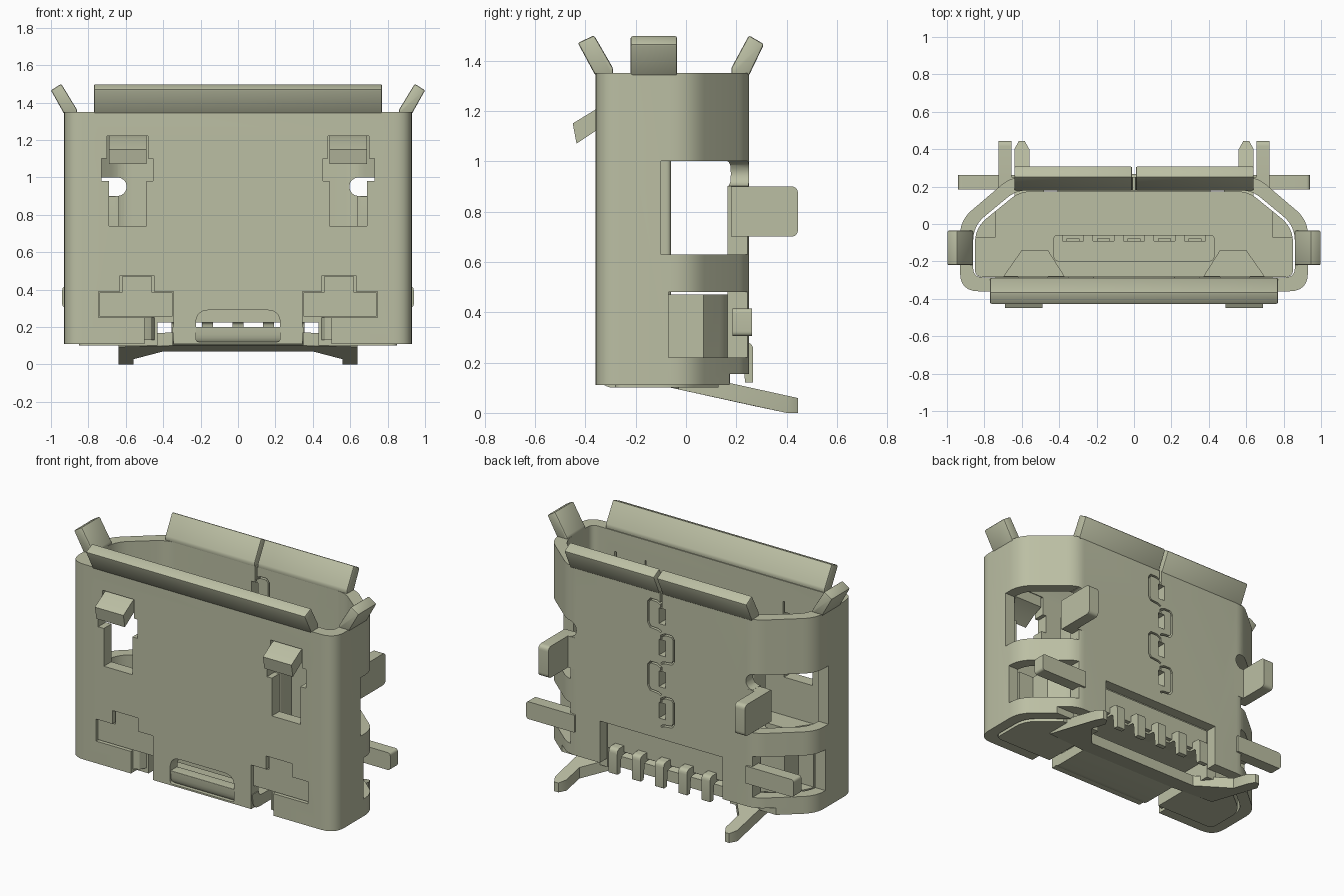
import bpy, bmesh, math
from mathutils import Vector

cube = bpy.data.objects.get("Cube")
if cube:
    bpy.data.objects.remove(cube, do_unlink=True)

COLOR = (0.50, 0.52, 0.37, 1)
metal = bpy.data.materials.new("pale_olive_metal")
metal.use_nodes = True
metal.diffuse_color = COLOR
metal.node_tree.nodes["Principled BSDF"].inputs["Base Color"].default_value = COLOR

AXES = {"x": lambda u, v, w: (w, u, v),
        "y": lambda u, v, w: (u, w, v),
        "z": lambda u, v, w: (u, v, w)}


def prism(name, outline, lo, hi, axis="z", bevel=0):
    """Extrude a 2D outline along an axis."""
    bm = bmesh.new()
    place = AXES[axis]
    ends = [[bm.verts.new(place(u, v, w)) for u, v in outline] for w in (lo, hi)]
    bm.faces.new(ends[0])
    bm.faces.new(ends[1])
    n = len(outline)
    for i in range(n):
        j = (i + 1) % n
        bm.faces.new((ends[0][i], ends[0][j], ends[1][j], ends[1][i]))
    bmesh.ops.recalc_face_normals(bm, faces=bm.faces)
    if bevel:
        bmesh.ops.bevel(bm, geom=bm.edges[:], offset=bevel, segments=2,
                        affect="EDGES", profile=0.5)
    mesh = bpy.data.meshes.new(name)
    bm.to_mesh(mesh)
    bm.free()
    mesh.materials.append(metal)
    ob = bpy.data.objects.new(name, mesh)
    bpy.context.collection.objects.link(ob)
    return ob


def box(name, x, y, z, bevel=0):
    return prism(name, [(x[0], y[0]), (x[1], y[0]), (x[1], y[1]), (x[0], y[1])],
                 z[0], z[1], "z", bevel)


def rounded(points, radii, steps=6):
    """Round the corners of an outline."""
    out = []
    n = len(points)
    for i, r in enumerate(radii):
        p = Vector(points[i])
        a = p + (Vector(points[i - 1]) - p).normalized() * r
        b = p + (Vector(points[(i + 1) % n]) - p).normalized() * r
        for k in range(steps + 1):
            t = k / steps
            out.append(tuple(a * (1 - t) ** 2 + p * 2 * t * (1 - t) + b * t * t))
    return out


def ribbon(path, width):
    """Thicken an open 2D path into an outline."""
    left, right = [], []
    pts = [Vector(p) for p in path]
    for i, p in enumerate(pts):
        d = (pts[min(i + 1, len(pts) - 1)] - pts[max(i - 1, 0)]).normalized()
        side = Vector((-d.y, d.x)) * width / 2
        left.append(tuple(p + side))
        right.append(tuple(p - side))
    return left + right[::-1]


def mirrored(outline):
    """Complete a half outline drawn on +x."""
    return outline + [(-x, y) for x, y in reversed(outline)]


def cut(target, *cutters):
    for c in cutters:
        mod = target.modifiers.new("cut", "BOOLEAN")
        mod.object, mod.solver = c, "EXACT"
        bpy.context.view_layer.objects.active = target
        bpy.ops.object.modifier_apply(modifier=mod.name)
        bpy.data.objects.remove(c, do_unlink=True)


def span(s, a, b):
    return tuple(sorted((s * a, s * b)))


# Folded sheet shell
def tube_outline(w, front, knee, back_w, back, r):
    half = [(w, front), (w, knee), (back_w, back)]
    return rounded(mirrored(half), [r, .08, .06, .06, .08, r])


outer = tube_outline(.93, -.36, .02, .66, .25, .1)
inner = tube_outline(.86, -.285, -.01, .63, .18, .05)
shell = prism("shell", outer, .11, 1.35)
cut(shell, prism("cutter", inner, 0, 1.5))
for s in (1, -1):
    latch_hole = [(.49, .74), (.69, .74), (.69, .98), (.73, .98), (.73, 1.1),
                  (.70, 1.1), (.70, 1.22), (.48, 1.22), (.48, 1.1), (.455, 1.1),
                  (.455, .98), (.49, .98)]
    foot_hole = [(.345, 0), (.50, 0), (.50, .25), (.745, .25), (.745, .39), (.63, .39),
                 (.63, .475), (.45, .475), (.45, .39), (.345, .39)]
    circle = [(.645 + .05 * math.cos(a * math.pi / 8), .95 + .05 * math.sin(a * math.pi / 8))
              for a in range(16)]
    cut(shell,
        prism("cutter", [(s * u, v) for u, v in latch_hole], -.5, -.2, "y"),
        prism("cutter", [(s * u, v) for u, v in foot_hole], -.5, -.2, "y"),
        prism("cutter", [(s * u, v) for u, v in circle], .1, .4, "y"),
        box("cutter", span(s, .64, 1.1), (-.1, .4), (.63, 1.0)),
        box("cutter", span(s, .64, 1.1), (-.07, .4), (.22, .48)))
cut(shell,
    box("cutter", (-.43, .43), (.1, .4), (0, .42)),
    box("cutter", (-1, 1), (.172, .4), (0, .155)),
    prism("cutter", rounded([(-.225, .12), (.225, .12), (.225, .29), (-.225, .29)],
                            [.02, .02, .07, .07]), -.5, -.2, "y"))

# Interlocking seam down the back wall
for i in range(4):
    z = 1.2 - .2 * i
    cut(shell, box("cutter", (-.03, .015), (.1, .4), (z - .05, z + .05)))
    s = -1 if i % 2 else 1
    loop = [(0, z + .052), (0, z + .075), (s * .03, z + .09), (s * .075, z + .09),
            (s * .09, z + .07), (s * .09, z - .06), (s * .075, z - .085),
            (s * .02, z - .09), (0, z - .10)]
    cut(shell, prism("cutter", ribbon(loop, .012), .1, .4, "y"))
cut(shell, box("cutter", (-.008, .008), (.1, .4), (1.27, 1.4)))

# Flared lips around the mouth
prism("front_lip", [(-.36, 1.34), (-.43, 1.47), (-.365, 1.5), (-.29, 1.37), (-.29, 1.34)],
      -.77, .77, "x", .008)
for s, side in ((1, "left"), (-1, "right")):
    prism(f"back_lip_{side}", [(.25, 1.34), (.31, 1.465), (.25, 1.5), (.18, 1.37), (.18, 1.34)],
          *span(s, .01, .64), "x", .008)
    prism(f"side_lip_{side}", [(s * x, z) for x, z in
          ((.93, 1.34), (1.0, 1.465), (.945, 1.5), (.86, 1.36), (.86, 1.34))],
          -.22, -.035, "y", .008)

    # Latch tab bent out of the front wall
    prism(f"latch_tab_{side}", [(-.29, 1.225), (-.36, 1.205), (-.45, 1.15), (-.435, 1.07),
                                (-.36, 1.12), (-.29, 1.15)], *span(s, .49, .69), "x")

    # Upper mounting leg, turned backwards from the back wall
    prism(f"upper_leg_{side}", rounded([(.178, .7), (.445, .7), (.445, .9), (.178, .9)],
          [.005, .03, .03, .005]), *span(s, .655, .725), "x")
    box(f"upper_leg_root_{side}", span(s, .58, .70), (.18, .25), (.7, .9))

    # Lower mounting leg, pointing sideways
    prism(f"lower_leg_{side}", rounded([(s * .6, .305), (s * .94, .305), (s * .94, .415),
          (s * .6, .415)], [.005, .02, .02, .005]), .185, .262, "y")

    # Curled end of the lower front strip
    curl = [(.62, -.325), (.54, -.32), (.49, -.295), (.465, -.25), (.475, -.19), (.52, -.13)]
    prism(f"lower_curl_{side}", [(s * x, y) for x, y in ribbon(curl, .07)], .13, .25)

# Insulating body inside the shell
core = tube_outline(.85, -.283, -.02, .61, .175, .04)
body = prism("body", core, .1, .47)
cut(body, box("cutter", (-.43, .43), (-.5, .5), (0, .225)))
for s in (1, -1):
    cut(body, box("cutter", span(s, .74, 1), (-.07, .3), (.22, .5)))
    cut(body, box("cutter", span(s, .5, 1), (.13, .3), (0, .22)))

# Body blocks showing in the front cutouts and the rear opening
for s, side in ((1, "left"), (-1, "right")):
    box(f"body_arm_{side}", span(s, .35, .74), (-.345, -.27), (.255, .385))
    box(f"body_peg_{side}", span(s, .46, .62), (-.345, -.27), (.38, .47))
    prism(f"body_guide_{side}", [(s * x, y) for x, y in
          ((.37, -.282), (.46, -.14), (.6, -.14), (.7, -.282))], .46, .5)
box("body_rear_panel", (-.41, .41), (.16, .2), (.24, .40))

# Tongue with recessed contacts
tongue = prism("tongue", rounded([(-.43, -.2), (.43, -.2), (.43, -.06), (-.43, -.06)],
               [.03, .03, .02, .02]), .45, 1.05)
for i in range(-2, 3):
    x = i * .163
    cut(tongue, box("cutter", (x - .055, x + .055), (-.09, 0), (.5, 1.1)))
    box(f"contact_{i + 3}", (x - .035, x + .035), (-.095, -.078), (.46, .98))
    # Solder pin, bent down behind the body
    prism(f"pin_{i + 3}", rounded([(.1, .225), (.225, .225), (.235, .12), (.267, .12),
          (.267, .28), (.1, .28)], [.003, .02, .003, .003, .03, .003], 4),
          x - .03, x + .03, "x")

# Bottom plate with a scooped front edge and two splayed feet
prism("bottom_plate", rounded([(-.355, .2), (-.345, .1), (-.04, .1), (-.04, .165),
      (-.29, .17), (-.29, .2)], [.003, .06, .003, .003, .03, .003]), -.35, .35, "x")
box("scoop_lip", (-.22, .22), (-.33, -.28), (.13, .2), .01)
half = [(.35, -.06), (.64, -.03), (.64, .4), (.615, .445), (.585, .445), (.56, .4),
        (.56, .27), (.4, .08)]
feet = prism("foot_plate", mirrored(half), 0, .07)
for v in feet.data.vertices:
    v.co.z = max(0, v.co.z + .1 - .22 * (v.co.y + .06))

# Smooth only the rounded bends
bpy.ops.object.select_all(action="DESELECT")
for ob in bpy.context.scene.objects:
    if ob.type == "MESH":
        ob.select_set(True)
        bpy.context.view_layer.objects.active = ob
bpy.ops.object.shade_smooth_by_angle(angle=math.radians(30))
